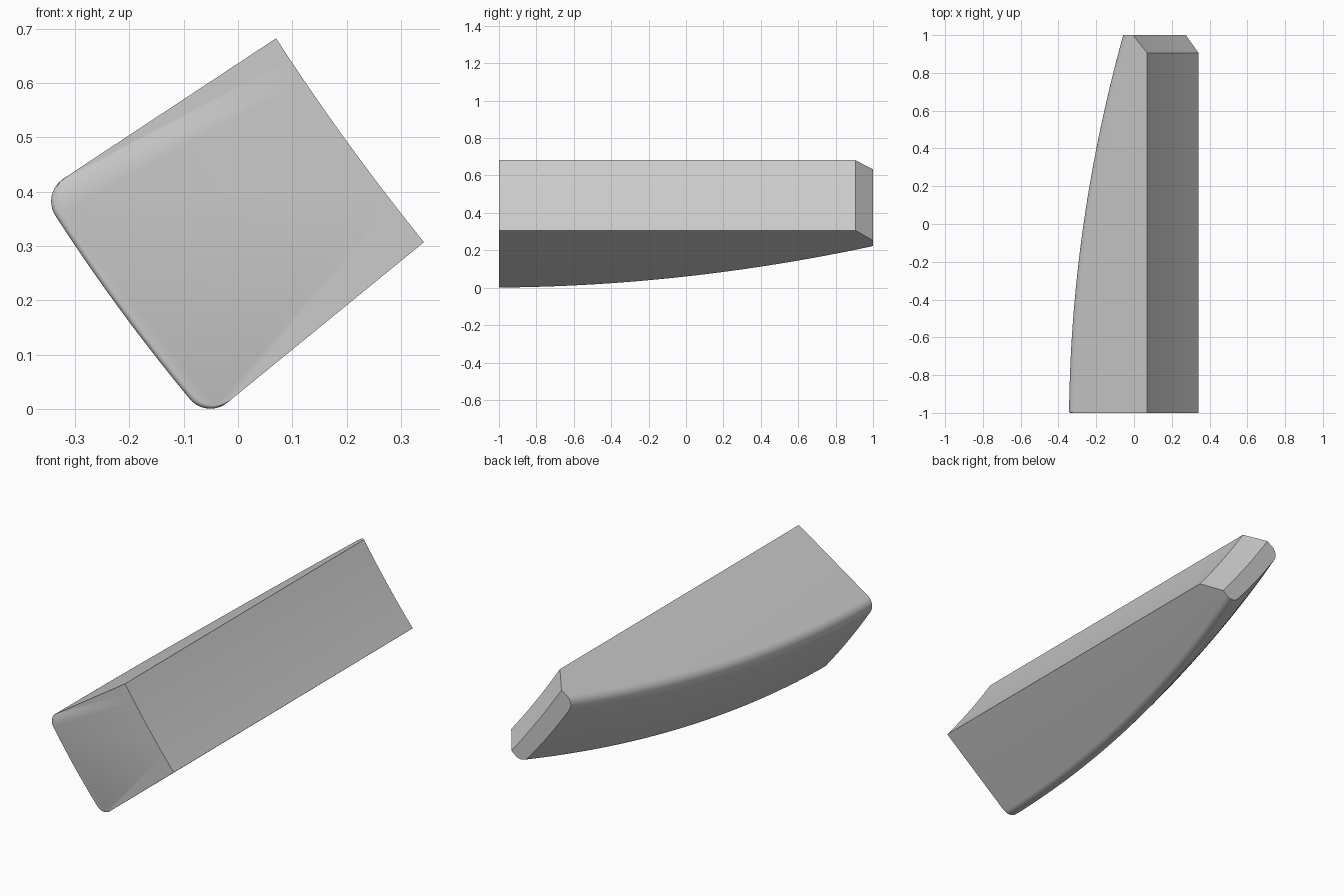
import bpy, bmesh, math
from mathutils import Vector

cube = bpy.data.objects.get("Cube")
if cube:
    bpy.data.objects.remove(cube, do_unlink=True)

# Sharp corners of the front cross-section (x, z)
TOP, RIGHT = Vector((0.07, 0.682)), Vector((0.342, 0.307))
LEFT, BOTTOM = Vector((-0.365, 0.395)), Vector((-0.060, -0.021))
ALONG_TOP = (TOP - LEFT).normalized()
ALONG_BOTTOM = (RIGHT - BOTTOM).normalized()
BEND = 0.006
CHAMFER_Y = 0.905


def rounded_corner(corner, to_a, to_b, length=0.052, steps=10):
    """Arc tangent to both edges leaving the corner."""
    half = to_a.angle(to_b) / 2
    radius = length * math.tan(half)
    bisector = (to_a + to_b).normalized()
    centre = corner + bisector * (length / math.cos(half))
    a = (corner + to_a * length - centre).normalized()
    b = (corner + to_b * length - centre).normalized()
    sweep = a.angle(b)
    return [centre + radius * (a * math.sin(sweep * (1 - i / steps))
            + b * math.sin(sweep * i / steps)) / math.sin(sweep)
            for i in range(steps + 1)]


def bent_edge(a, b, steps=10):
    """Inner points of a shallow arc that bows down and to the left."""
    d = (b - a).normalized()
    side = Vector((d.y, -d.x))
    if side.x > 0:
        side = -side
    return [a.lerp(b, i / steps) + side * BEND * 4 * (i / steps) * (1 - i / steps)
            for i in range(1, steps)]


def section(y, inset=0.0):
    t = (y + 1) / 2
    rise = 0.93 * t * t + 0.07 * t
    left = LEFT + ALONG_TOP * (0.343 * rise + inset)
    bottom = BOTTOM + ALONG_BOTTOM * (0.351 * rise + inset)
    cut = max(0.0, (y - CHAMFER_Y) / (1 - CHAMFER_Y))
    top = TOP - ALONG_TOP * 0.09 * cut
    right = RIGHT - ALONG_BOTTOM * 0.087 * cut
    down = (bottom - left).normalized()
    arc_l = rounded_corner(left, ALONG_TOP, down)
    arc_b = rounded_corner(bottom, -down, ALONG_BOTTOM)
    return ([top] + arc_l + bent_edge(arc_l[-1], arc_b[0]) + arc_b
            + [right] + bent_edge(right, top))


# Stations: small rounded front rim, long curved taper, chamfered tip
R = 0.01
stations = [(-1 + R * (1 - math.cos(a)), R * (1 - math.sin(a)))
            for a in (math.pi / 2 * i / 4 for i in range(4))]
stations += [(-1 + R + (CHAMFER_Y + 1 - R) * i / 32, 0) for i in range(33)]
stations += [(CHAMFER_Y + (1 - CHAMFER_Y) * i / 3, 0) for i in (1, 2, 3)]

bm = bmesh.new()
rings = [[bm.verts.new((p.x, y, p.y)) for p in section(y, inset)]
         for y, inset in stations]
n = len(rings[0])
for r0, r1 in zip(rings, rings[1:]):
    for i in range(n):
        j = (i + 1) % n
        bm.faces.new((r0[i], r0[j], r1[j], r1[i]))
bm.faces.new(rings[0])
bm.faces.new(rings[-1])
bmesh.ops.recalc_face_normals(bm, faces=bm.faces)
mesh = bpy.data.meshes.new("curved_block")
bm.to_mesh(mesh)
bm.free()

block = bpy.data.objects.new("curved_block", mesh)
bpy.context.collection.objects.link(block)

# Plain grey surface
grey = bpy.data.materials.new("plain_grey")
grey.use_nodes = True
colour = (0.6, 0.6, 0.6, 1)
grey.diffuse_color = colour
grey.node_tree.nodes["Principled BSDF"].inputs["Base Color"].default_value = colour
mesh.materials.append(grey)

bpy.ops.object.select_all(action='DESELECT')
block.select_set(True)
bpy.context.view_layer.objects.active = block
bpy.ops.object.shade_smooth_by_angle(angle=math.radians(30))
